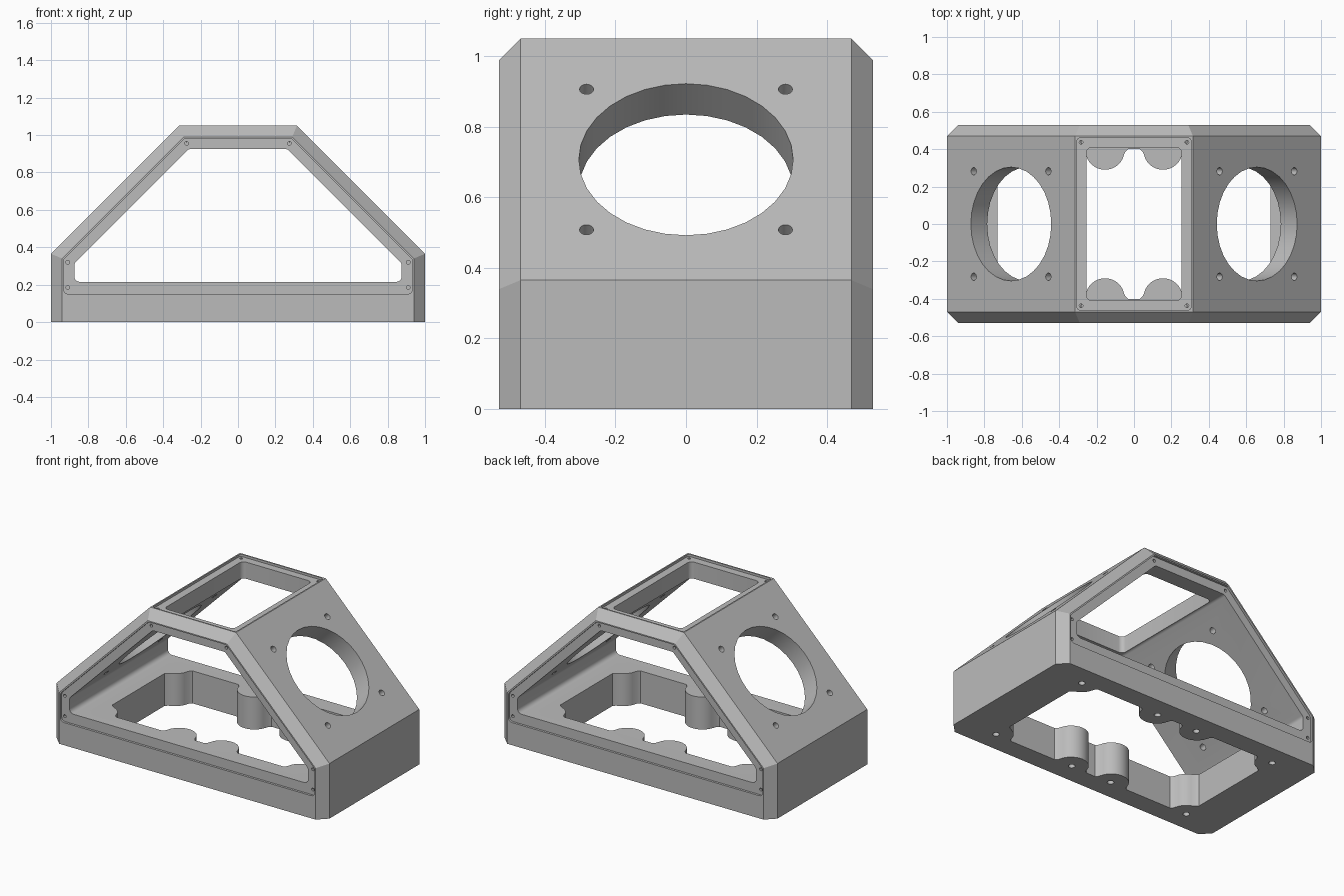
import bpy, bmesh
from math import radians, cos, sin, tan, pi
from mathutils import Matrix, Vector

if "Cube" in bpy.data.objects:
    bpy.data.objects.remove(bpy.data.objects["Cube"], do_unlink=True)

grey = bpy.data.materials.new("mid grey")
grey.use_nodes = True
grey.diffuse_color = (0.5, 0.5, 0.5, 1)
grey.node_tree.nodes["Principled BSDF"].inputs["Base Color"].default_value = (0.5, 0.5, 0.5, 1)


def loft(name, loops):
    """Closed solid from matching loops of 3D points."""
    bm = bmesh.new()
    rings = [[bm.verts.new(p) for p in loop] for loop in loops]
    n = len(rings[0])
    for a, b in zip(rings, rings[1:]):
        for i in range(n):
            j = (i + 1) % n
            bm.faces.new((a[i], a[j], b[j], b[i]))
    bm.faces.new(rings[0])
    bm.faces.new(rings[-1])
    bmesh.ops.recalc_face_normals(bm, faces=bm.faces)
    mesh = bpy.data.meshes.new(name)
    bm.to_mesh(mesh)
    bm.free()
    mesh.materials.append(grey)
    obj = bpy.data.objects.new(name, mesh)
    bpy.context.collection.objects.link(obj)
    return obj


def arc(cx, cy, r, start, end, steps):
    angles = [radians(start + (end - start) * i / steps) for i in range(steps + 1)]
    return [(cx + r * cos(a), cy + r * sin(a)) for a in angles]


def circle(cx, cy, r, sides):
    return arc(cx, cy, r, 0, 360, sides)[:-1]


def rounded(points, r, steps=5):
    """Round every corner of a convex polygon."""
    out = []
    for i, p in enumerate(points):
        p = Vector(p)
        u = (Vector(points[i - 1]) - p).normalized()
        v = (Vector(points[(i + 1) % len(points)]) - p).normalized()
        half = u.angle(v) / 2
        centre = p + (u + v).normalized() * (r / sin(half))
        a = p + u * (r / tan(half)) - centre
        b = p + v * (r / tan(half)) - centre
        turn = a.angle_signed(b)
        for k in range(steps + 1):
            t = -turn * k / steps
            out.append((centre.x + a.x * cos(t) - a.y * sin(t),
                        centre.y + a.x * sin(t) + a.y * cos(t)))
    return out


def rectangle(x, y):
    return [(-x, -y), (x, -y), (x, y), (-x, y)]


def gable(side, bottom, top, diagonal):
    """Six sided house outline; the slopes lie on x + z = diagonal."""
    return [(-side, bottom), (side, bottom), (side, diagonal - side),
            (diagonal - top, top), (top - diagonal, top), (-side, diagonal - side)]


# Chamfered housing body
outer = gable(1, 0, 1.05, 1.365)
inner = gable(0.94, 0, 0.99, 1.28)
housing = loft("housing", [[(x, y, z) for x, z in outline] for y, outline in
                           ((-0.53, inner), (-0.47, outer), (0.47, outer), (0.53, inner))])


def cut(outline, frame, low, high):
    cutter = loft("cutter", [[frame @ Vector((x, y, h)) for x, y in outline] for h in (low, high)])
    cutter.hide_render = True
    mod = housing.modifiers.new("cut", "BOOLEAN")
    mod.operation = "DIFFERENCE"
    mod.solver = "EXACT"
    mod.object = cutter
    bpy.context.view_layer.objects.active = housing
    bpy.ops.object.modifier_apply(modifier=mod.name)
    bpy.data.objects.remove(cutter, do_unlink=True)


# Frames whose local z points out of each side
floor = Matrix.Identity(4)
roof = Matrix.Translation((0, 0, 1.05))
front = Matrix.Translation((0, -0.53, 0)) @ Matrix.Rotation(pi / 2, 4, "X")
back = Matrix.Rotation(pi, 4, "Z") @ front
slopes = [Matrix.Translation((s * 0.6575, 0, 0.7075)) @ Matrix.Rotation(s * pi / 4, 4, "Y")
          for s in (1, -1)]

# Cavity running from front window to back window
cut(rounded(gable(0.875, 0.215, 0.925, 1.19), 0.03), front, -1.2, 0.1)

# Window panel recesses with screw holes
for frame in (front, back):
    cut(rounded(gable(0.932, 0.15, 0.982, 1.267), 0.025), frame, -0.015, 0.1)
    for x, z in ((0.91, 0.32), (0.91, 0.185), (0.275, 0.955)):
        for s in (1, -1):
            cut(circle(s * x, z, 0.01, 12), frame, -0.1, 0.1)

# Roof opening, recess and screw holes
cut(rounded(rectangle(0.255, 0.41), 0.03), roof, -0.2, 0.1)
cut(rounded(rectangle(0.306, 0.461), 0.02), roof, -0.015, 0.1)
for x in (0.283, -0.283):
    for y in (0.437, -0.437):
        cut(circle(x, y, 0.01, 12), roof, -0.09, 0.1)

# Round side openings with four mounting holes each
for frame in slopes:
    cut(circle(0, 0, 0.304, 32), frame, -0.19, 0.1)
    for x in (0.282, -0.282):
        for y in (0.282, -0.282):
            cut(circle(x, y, 0.02, 16), frame, -0.19, 0.1)

# Floor opening with screw bosses, mirrored from one quarter
quarter = ([(0.033, 0.4), (0.048, 0.385)] + arc(0.155, 0.395, 0.105, 205, 335, 12)
           + [(0.262, 0.385), (0.277, 0.4), (0.613, 0.4), (0.628, 0.385)]
           + arc(0.735, 0.395, 0.105, 205, 245, 5) + [(0.715, 0.288), (0.73, 0.273)])
half = quarter + [(x, -y) for x, y in reversed(quarter)]
cut(half + [(-x, y) for x, y in reversed(half)], floor, -0.1, 0.3)

# Blind screw holes under the floor
for x in (0.735, 0.15, -0.15, -0.735):
    for y in (0.395, -0.395):
        cut(circle(x, y, 0.02, 16), floor, -0.1, 0.12)

# Smooth the round walls only
bpy.ops.object.select_all(action="DESELECT")
housing.select_set(True)
bpy.context.view_layer.objects.active = housing
bpy.ops.object.shade_smooth_by_angle(angle=radians(30))
